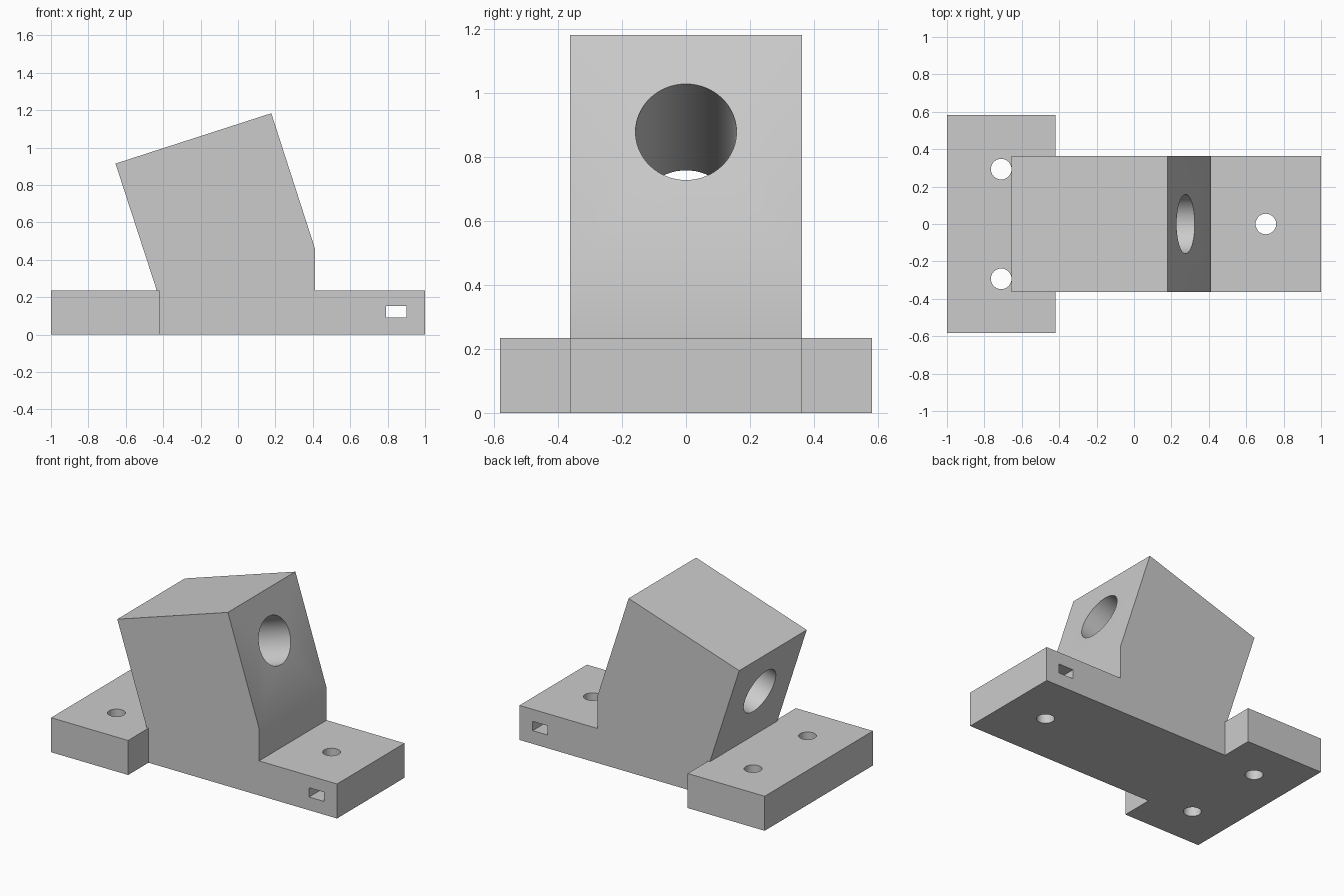
import bpy
import bmesh
from math import radians, cos, sin
from mathutils import Vector, Matrix

old = bpy.data.objects.get("Cube")
if old:
    bpy.data.objects.remove(old, do_unlink=True)

TILT = radians(18)
PLATE_H = 0.235      # plate thickness
BAR_Y = 0.363        # half depth of block and bar
FLANGE_Y = 0.582     # half depth of the wide flange
FLANGE_X = -0.42     # inner edge of the flange

grey = bpy.data.materials.new("plain grey")
grey.use_nodes = True
grey.diffuse_color = (0.6, 0.6, 0.6, 1)
grey.node_tree.nodes["Principled BSDF"].inputs["Base Color"].default_value = (0.6, 0.6, 0.6, 1)


def add_object(name, bm):
    bmesh.ops.recalc_face_normals(bm, faces=bm.faces)
    mesh = bpy.data.meshes.new(name)
    bm.to_mesh(mesh)
    bm.free()
    mesh.materials.append(grey)
    obj = bpy.data.objects.new(name, mesh)
    bpy.context.collection.objects.link(obj)
    return obj


def prism(name, outline, offset):
    bm = bmesh.new()
    face = bm.faces.new([bm.verts.new(p) for p in outline])
    moved = bmesh.ops.extrude_face_region(bm, geom=[face])["geom"]
    bmesh.ops.translate(bm, vec=offset, verts=[v for v in moved if isinstance(v, bmesh.types.BMVert)])
    return add_object(name, bm)


def cylinder(name, centre, direction, radius, length, sides=48):
    bm = bmesh.new()
    turn = Vector(direction).to_track_quat("Z", "Y").to_matrix().to_4x4()
    bmesh.ops.create_cone(bm, cap_ends=True, segments=sides, radius1=radius, radius2=radius,
                          depth=length, matrix=Matrix.Translation(centre) @ turn)
    return add_object(name, bm)


# T-shaped base plate
half = [(1, BAR_Y), (FLANGE_X, BAR_Y), (FLANGE_X, FLANGE_Y), (-1, FLANGE_Y)]
outline = half + [(x, -y) for x, y in reversed(half)]
bracket = prism("mounting_bracket", [(x, y, 0) for x, y in outline], (0, 0, PLATE_H))

# Tilted block that rises from the plate
side = [(-0.4, 0), (0.413, 0), (0.413, 0.455), (0.178, 1.183), (-0.655, 0.914),
        (-0.434, PLATE_H), (-0.4, PLATE_H - 0.1)]
block = prism("tilted_block", [(x, -BAR_Y, z) for x, z in side], (0, 2 * BAR_Y, 0))

# Tilted bore, screw holes and tie slot
cutters = [cylinder("bore_cutter", (-0.136, 0, 0.745), (cos(TILT), 0, sin(TILT)), 0.158, 1.4, 64)]
for x, y in [(0.705, 0), (-0.71, 0.293), (-0.71, -0.293)]:
    cutters.append(cylinder("screw_hole_cutter", (x, y, 0.1), (0, 0, 1), 0.055, 0.35))
slot = [(0.79, 0.09), (0.9, 0.09), (0.9, 0.153), (0.79, 0.153)]
cutters.append(prism("slot_cutter", [(x, -0.5, z) for x, z in slot], (0, 1, 0)))

# Join the block, then cut the holes
for tool in [block] + cutters:
    mod = bracket.modifiers.new(tool.name, "BOOLEAN")
    mod.operation = "UNION" if tool is block else "DIFFERENCE"
    mod.solver = "EXACT"
    mod.object = tool
    tool.hide_render = True

bpy.context.view_layer.update()
evaluated = bracket.evaluated_get(bpy.context.evaluated_depsgraph_get())
result = bpy.data.meshes.new_from_object(evaluated)
bracket.modifiers.clear()
bracket.data = result
for tool in [block] + cutters:
    bpy.data.objects.remove(tool, do_unlink=True)

# Merge flat neighbours into clean faces
bm = bmesh.new()
bm.from_mesh(result)
bmesh.ops.remove_doubles(bm, verts=bm.verts, dist=0.0001)
bmesh.ops.dissolve_limit(bm, angle_limit=radians(0.5), verts=bm.verts, edges=bm.edges)
bm.to_mesh(result)
bm.free()

bpy.ops.object.select_all(action="DESELECT")
bracket.select_set(True)
bpy.context.view_layer.objects.active = bracket
bpy.ops.object.shade_smooth_by_angle(angle=radians(30))
